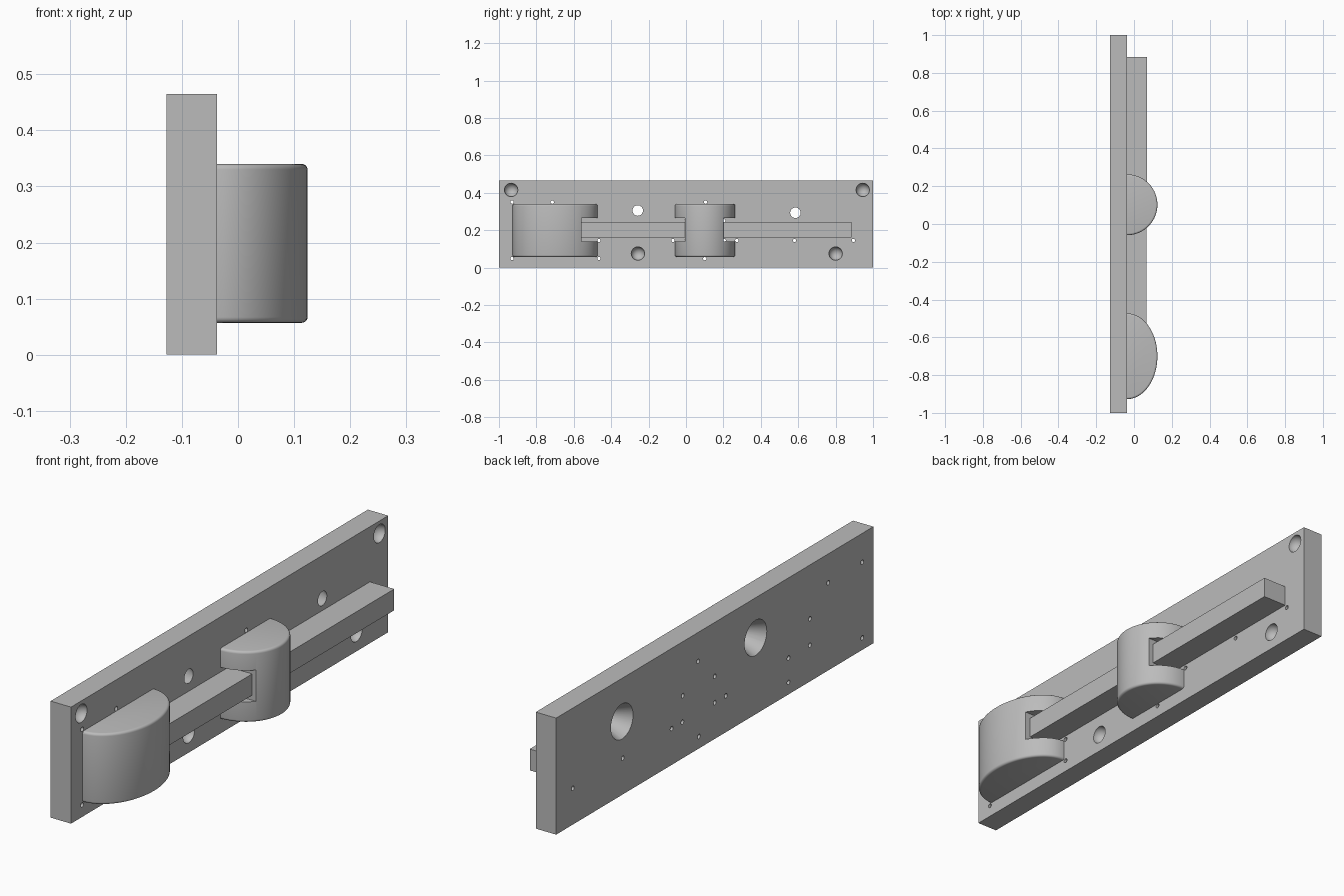
import bpy, bmesh, math
from mathutils import Matrix, Vector

if "Cube" in bpy.data.objects:
    bpy.data.objects.remove(bpy.data.objects["Cube"])

grey = bpy.data.materials.new("plain_grey")
grey.use_nodes = True
grey.diffuse_color = (0.5, 0.5, 0.5, 1)
grey.node_tree.nodes["Principled BSDF"].inputs["Base Color"].default_value = (0.5, 0.5, 0.5, 1)

BACK, FACE = -0.127, -0.037      # plate thickness along x
LOW, HIGH = 0.057, 0.34          # height range of the rounded blocks


def add_object(name, bm):
    bmesh.ops.recalc_face_normals(bm, faces=bm.faces)
    mesh = bpy.data.meshes.new(name)
    bm.to_mesh(mesh)
    bm.free()
    mesh.materials.append(grey)
    obj = bpy.data.objects.new(name, mesh)
    bpy.context.collection.objects.link(obj)
    return obj


def add_box(bm, xs, ys, zs):
    lo, hi = Vector((xs[0], ys[0], zs[0])), Vector((xs[1], ys[1], zs[1]))
    matrix = Matrix.Translation((lo + hi) / 2) @ Matrix.Diagonal((*(hi - lo), 1))
    bmesh.ops.create_cube(bm, size=1, matrix=matrix)


def box(name, xs, ys, zs):
    bm = bmesh.new()
    add_box(bm, xs, ys, zs)
    return add_object(name, bm)


def add_drill(bm, y, z, r_back, r_front, segments):
    """Round or tapered cutter through the plate along x, overshooting both sides."""
    over = 0.01
    depth = FACE - BACK
    slope = (r_front - r_back) / depth * over
    matrix = Matrix.Translation(((BACK + FACE) / 2, y, z)) @ Matrix.Rotation(math.pi / 2, 4, "Y")
    bmesh.ops.create_cone(bm, cap_ends=True, segments=segments, radius1=r_back - slope,
                          radius2=r_front + slope, depth=depth + 2 * over, matrix=matrix)


def cut(obj, cutter):
    mod = obj.modifiers.new("cut", "BOOLEAN")
    mod.operation, mod.solver, mod.object = "DIFFERENCE", "EXACT", cutter
    select(obj)
    bpy.ops.object.modifier_apply(modifier=mod.name)
    bpy.data.objects.remove(cutter)


def select(obj):
    bpy.ops.object.select_all(action="DESELECT")
    obj.select_set(True)
    bpy.context.view_layer.objects.active = obj


def smooth(obj):
    select(obj)
    bpy.ops.object.shade_smooth_by_angle(angle=math.radians(35))


# Mounting plate with tapered holes, round dimples and small pin holes
plate = box("mounting_plate", (BACK, FACE), (-1, 1), (0, 0.465))
bm = bmesh.new()
for y, z in [(-0.258, 0.305), (0.585, 0.293)]:
    add_drill(bm, y, z, 0.07, 0.028, 40)
for y, z in [(-0.935, 0.415), (0.945, 0.415), (-0.257, 0.075), (0.80, 0.075)]:
    bmesh.ops.create_uvsphere(bm, u_segments=32, v_segments=16, radius=0.036,
                              matrix=Matrix.Translation((FACE, y, z)))
pins = {0.35: (-0.93, -0.715, 0.105), 0.25: (-0.6, 0.0, 0.202),
        0.145: (-0.6, -0.465, -0.07, 0.0, 0.204, 0.272, 0.58, 0.895),
        0.048: (-0.93, -0.465, 0.1)}
for z, ys in pins.items():
    for y in ys:
        add_drill(bm, y, z, 0.009, 0.009, 16)
cut(plate, add_object("plate_cutter", bm))
smooth(plate)


def rounded_block(name, centre, half, notches):
    """Half-elliptic block with softened rims and side notches."""
    bm = bmesh.new()
    steps = 48
    ring = []
    for i in range(steps + 1):
        a = math.pi * i / steps
        ring.append(bm.verts.new((FACE + 0.161 * math.sin(a), centre - half * math.cos(a), LOW)))
    base = bm.faces.new(ring)
    out = bmesh.ops.extrude_face_region(bm, geom=[base])
    top = [v for v in out["geom"] if isinstance(v, bmesh.types.BMVert)]
    bmesh.ops.translate(bm, verts=top, vec=(0, 0, HIGH - LOW))
    bmesh.ops.recalc_face_normals(bm, faces=bm.faces)
    rims = [e for e in bm.edges
            if abs(e.verts[0].co.z - e.verts[1].co.z) < 0.001
            and max(v.co.x for v in e.verts) > FACE + 0.001]
    bmesh.ops.bevel(bm, geom=rims, offset=0.01, segments=4, profile=0.5, affect="EDGES")
    block = add_object(name, bm)
    bm = bmesh.new()
    for ys in notches:
        add_box(bm, (FACE - 0.05, 0.2), ys, (0.14, 0.265))
    cut(block, add_object("notch_cutter", bm))
    smooth(block)


rounded_block("large_block", -0.7, 0.227, [(-0.56, -0.4)])
rounded_block("small_block", 0.102, 0.161, [(-0.15, -0.005), (0.2, 0.35)])

# Straight bars seated in the notches
box("front_bar", (FACE, 0.066), (-0.56, -0.005), (0.16, 0.245))
box("rear_bar", (FACE, 0.07), (0.2, 0.885), (0.16, 0.245))
